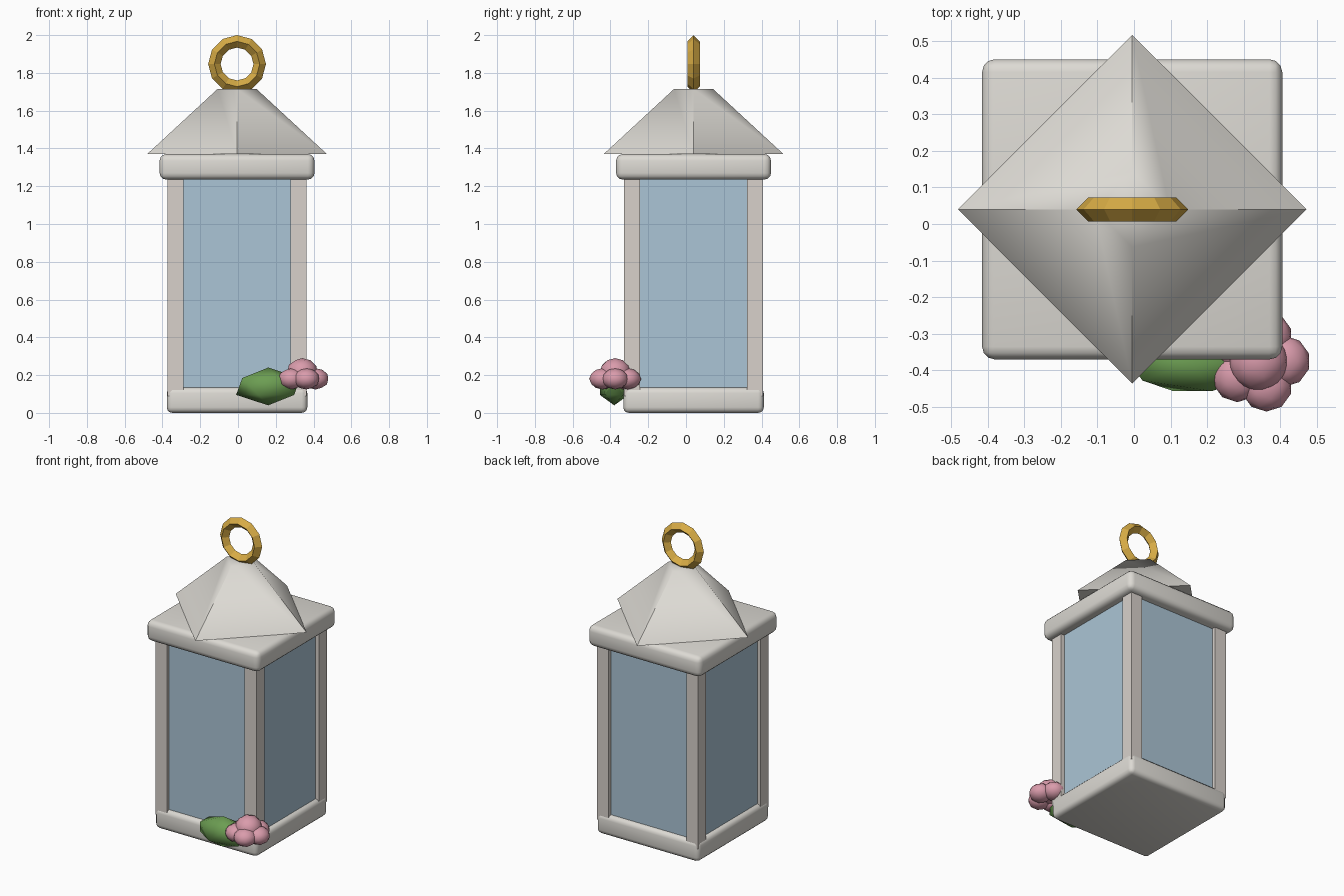
import bpy, bmesh
from math import radians, sin, cos, pi
from mathutils import Matrix, Vector

if "Cube" in bpy.data.objects:
    bpy.data.objects.remove(bpy.data.objects["Cube"])

CX, CY = -0.005, 0.04      # lantern axis


def material(name, rgb):
    m = bpy.data.materials.new(name)
    m.use_nodes = True
    m.diffuse_color = (*rgb, 1)
    m.node_tree.nodes["Principled BSDF"].inputs["Base Color"].default_value = (*rgb, 1)
    return m


STONE = material("pale_stone", (0.72, 0.70, 0.655))
POST = material("warm_stone", (0.69, 0.64, 0.60))
GLASS = material("blue_glass", (0.41, 0.56, 0.67))
GOLD = material("gold", (0.68, 0.41, 0.06))
PINK = material("pink", (0.70, 0.33, 0.41))
GREEN = material("leaf_green", (0.15, 0.34, 0.085))


def finish(name, bm, mat, smooth=None):
    """Turn a bmesh into an object; smooth is the sharp-edge angle in degrees."""
    bmesh.ops.recalc_face_normals(bm, faces=bm.faces)
    me = bpy.data.meshes.new(name)
    bm.to_mesh(me)
    bm.free()
    me.materials.append(mat)
    ob = bpy.data.objects.new(name, me)
    bpy.context.collection.objects.link(ob)
    if smooth:
        bpy.ops.object.select_all(action='DESELECT')
        ob.select_set(True)
        bpy.context.view_layer.objects.active = ob
        bpy.ops.object.shade_smooth_by_angle(angle=radians(smooth))
    return ob


def box(name, x, y, half, z0, z1, mat, bevel=0):
    bm = bmesh.new()
    size = Matrix.Diagonal((half * 2, half * 2, z1 - z0, 1))
    bmesh.ops.create_cube(bm, size=1, matrix=Matrix.Translation((x, y, (z0 + z1) / 2)) @ size)
    if bevel:
        bmesh.ops.bevel(bm, geom=bm.edges[:], offset=bevel, segments=3,
                        profile=0.5, affect='EDGES')
    return finish(name, bm, mat, 60 if bevel else None)


def blob(name, centre, radii, detail, mat):
    bm = bmesh.new()
    bmesh.ops.create_icosphere(bm, subdivisions=detail, radius=1,
                               matrix=Matrix.Translation(centre) @ Matrix.Diagonal((*radii, 1)))
    return finish(name, bm, mat, 60)


# Body: rounded slabs, glass core and corner posts
box("base_slab", CX, CY, 0.372, 0, 0.135, STONE, 0.03)
box("top_slab", CX, CY, 0.41, 1.235, 1.37, STONE, 0.035)
box("glass_panes", CX, CY, 0.343, 0.1, 1.25, GLASS)
for sx, side in ((-1, "right"), (1, "left")):
    for sy, end in ((-1, "front"), (1, "back")):
        box(f"{end}_{side}_post", CX + sx * 0.325, CY + sy * 0.325, 0.042, 0.09, 1.25, POST)

# Roof: truncated pyramid turned so its corners lie on the axes
bm = bmesh.new()
bmesh.ops.create_cone(bm, cap_ends=True, segments=4, radius1=0.476, radius2=0.103,
                      depth=0.345, matrix=Matrix.Translation((CX, CY, 1.5425)))
finish("roof", bm, STONE, 60)

# Hanging ring: twelve-sided, with a diamond cross-section
bm = bmesh.new()
rings = []
for i in range(12):
    a = i * pi / 6
    section = [(0.12 + 0.033 * cos(k * pi / 2), 0.033 * sin(k * pi / 2)) for k in range(4)]
    rings.append([bm.verts.new((CX + r * cos(a), CY + d, 1.847 + r * sin(a))) for r, d in section])
for i in range(12):
    p, q = rings[i], rings[(i + 1) % 12]
    for k in range(4):
        j = (k + 1) % 4
        bm.faces.new((p[k], p[j], q[j], q[k]))
finish("hanging_ring", bm, GOLD)

# Flower and leaf at the front left corner
flower = Vector((0.34, -0.375, 0.18))
blob("leaf", (0.16, -0.38, 0.14), (0.19, 0.09, 0.1), 1, GREEN)
blob("flower_centre", flower + Vector((0, 0, 0.035)), (0.083, 0.083, 0.075), 2, PINK)
for i in range(5):
    a = i * 2 * pi / 5
    blob(f"petal_{i + 1}", flower + Vector((cos(a), sin(a), 0)) * 0.071,
         (0.07, 0.07, 0.056), 2, PINK)
